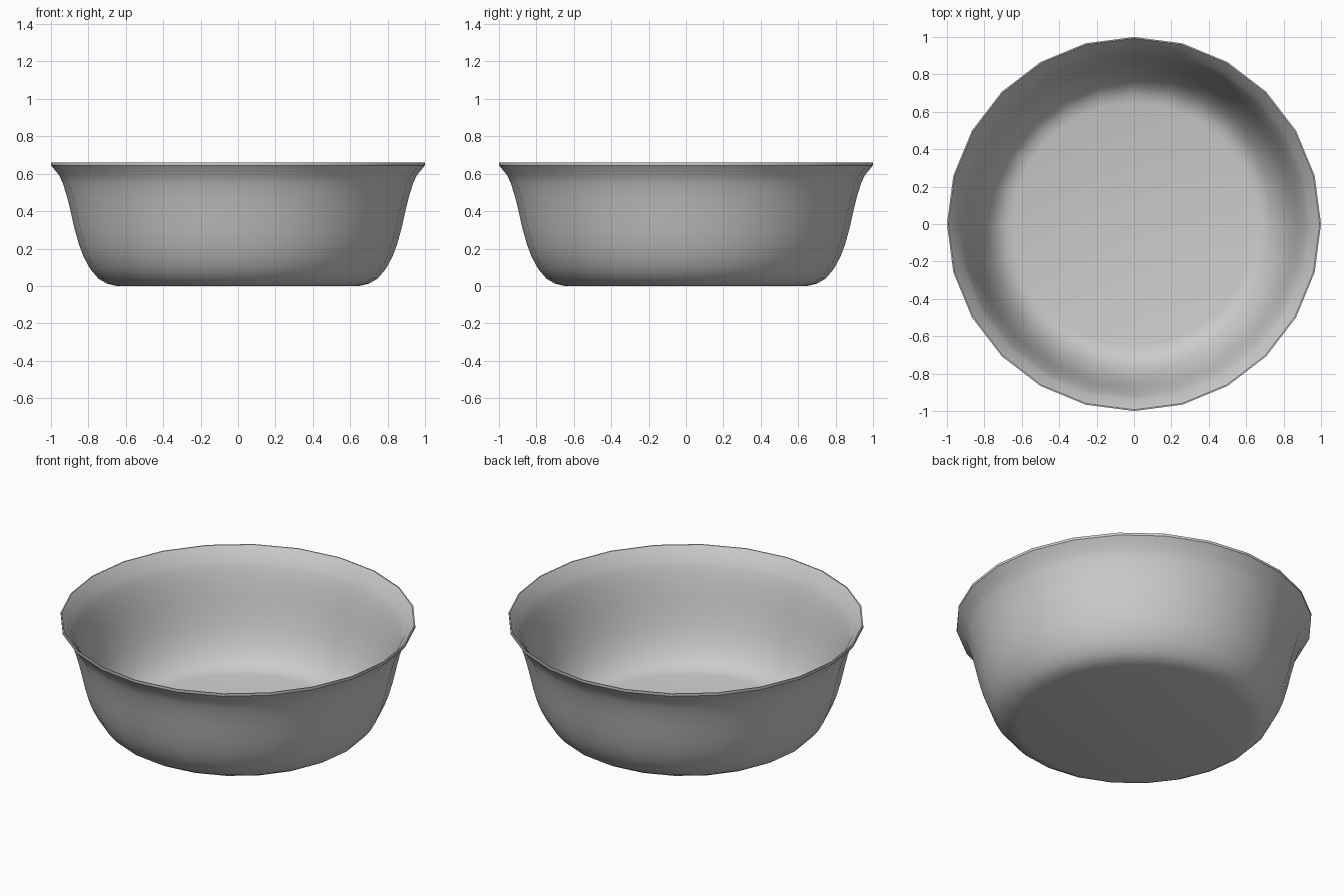
import bpy, bmesh, math

if "Cube" in bpy.data.objects:
    bpy.data.objects.remove(bpy.data.objects["Cube"])

SIDES = 24
# Radius and height along the outside, then back down the inside
OUTER = [(0.65, 0), (0.70, 0.012), (0.745, 0.038), (0.79, 0.09), (0.825, 0.155),
         (0.85, 0.22), (0.875, 0.31), (0.895, 0.40), (0.915, 0.48), (0.935, 0.545),
         (0.955, 0.59), (1.0, 0.645), (1.0, 0.66)]
INNER = [(0.993, 0.66), (0.942, 0.597), (0.922, 0.55), (0.901, 0.484), (0.881, 0.404),
         (0.861, 0.314), (0.836, 0.225), (0.811, 0.162), (0.778, 0.10), (0.736, 0.05),
         (0.696, 0.026), (0.65, 0.015)]


def lathe(name, profile):
    bm = bmesh.new()
    rings = []
    for r, z in profile:
        rings.append([bm.verts.new((r * math.cos(2 * math.pi * i / SIDES),
                                    r * math.sin(2 * math.pi * i / SIDES), z))
                      for i in range(SIDES)])
    for a, b in zip(rings, rings[1:]):
        for i in range(SIDES):
            j = (i + 1) % SIDES
            bm.faces.new((a[i], a[j], b[j], b[i]))
    # Flat underside and inside floor
    bm.faces.new(rings[0][::-1])
    bm.faces.new(rings[-1])
    bmesh.ops.recalc_face_normals(bm, faces=bm.faces)
    mesh = bpy.data.meshes.new(name)
    bm.to_mesh(mesh)
    bm.free()
    obj = bpy.data.objects.new(name, mesh)
    bpy.context.collection.objects.link(obj)
    return obj


# Thin-walled bowl with a flared lip
bowl = lathe("bowl", OUTER + INNER)
bpy.context.view_layer.objects.active = bowl
bowl.select_set(True)
bpy.ops.object.shade_smooth_by_angle(angle=math.radians(35))
